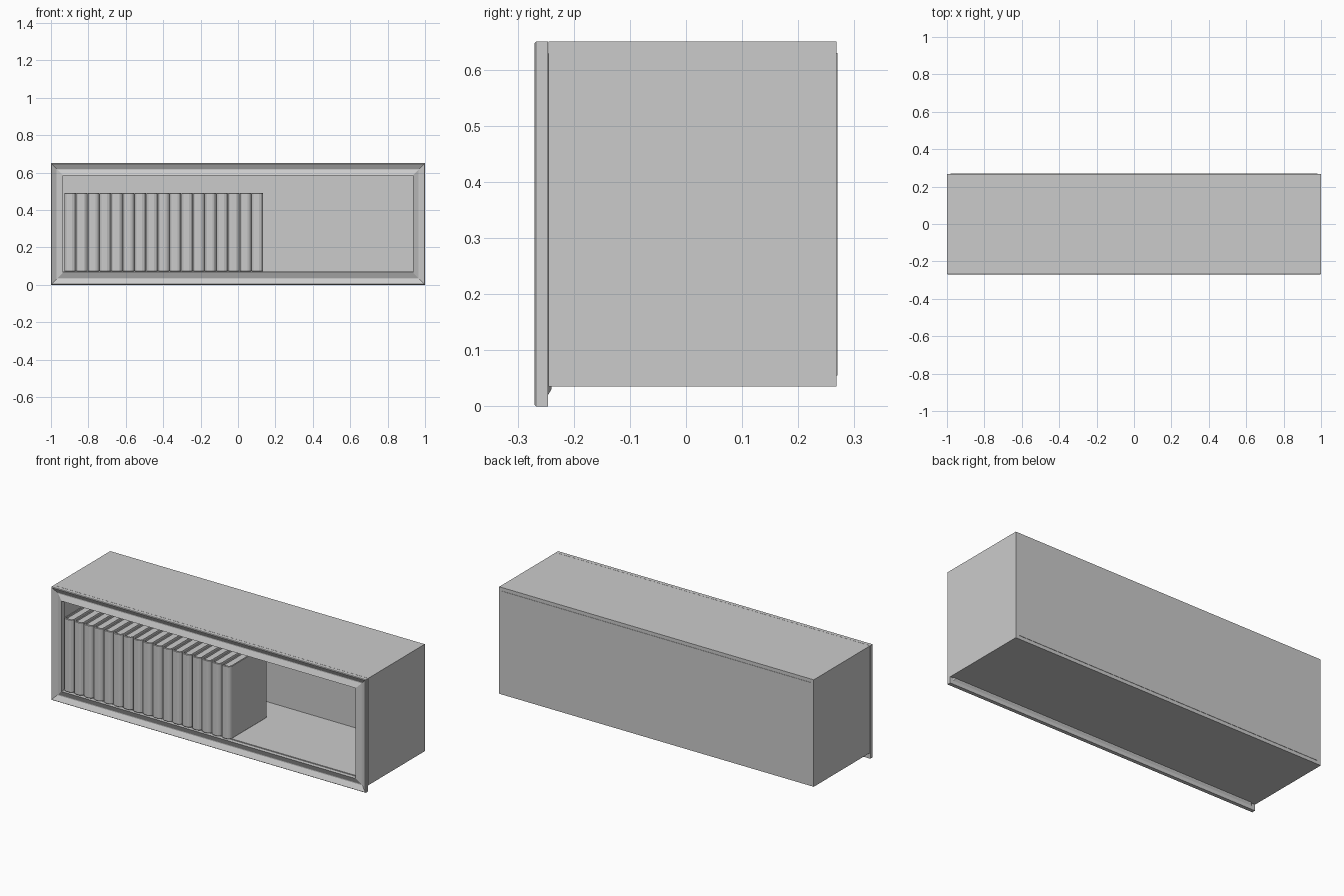
import bpy, bmesh

if "Cube" in bpy.data.objects:
    bpy.data.objects.remove(bpy.data.objects["Cube"])

def mesh_object(name, bm):
    bmesh.ops.recalc_face_normals(bm, faces=bm.faces)
    me = bpy.data.meshes.new(name)
    bm.to_mesh(me)
    bm.free()
    ob = bpy.data.objects.new(name, me)
    bpy.context.collection.objects.link(ob)
    return ob

def box(name, x0, x1, y0, y1, z0, z1):
    bm = bmesh.new()
    bmesh.ops.create_cube(bm, size=1)
    for v in bm.verts:
        v.co.x = x0 + (v.co.x + .5) * (x1 - x0)
        v.co.y = y0 + (v.co.y + .5) * (y1 - y0)
        v.co.z = z0 + (v.co.z + .5) * (z1 - z0)
    return mesh_object(name, bm)

H, T = 0.65, 0.035
FRONT, BACK = -0.245, 0.268

# carcass boards
box("top_board", -1, 1, FRONT, BACK, H - T, H)
box("bottom_board", -1, 1, FRONT, BACK, T, 2 * T)
for side, s in (("left", -1), ("right", 1)):
    a, b = sorted((s, s * (1 - T)))
    box(side + "_board", a, b, FRONT, BACK, 2 * T, H - T)
box("back_panel", -0.98, 0.98, 0.235, 0.27, 0.055, 0.63)

# front frame: mitred moulding, (distance in from outer edge, y)
profile = [(0, -.246), (0, -.267), (.003, -.27), (.03, -.255),
           (.035, -.255), (.065, -.268), (.065, -.24), (.03, -.24), (.02, -.246)]
bm = bmesh.new()
rings = []
for sx, top in ((-1, False), (1, False), (1, True), (-1, True)):
    rings.append([bm.verts.new((sx * (1 - d), y, H - d if top else d)) for d, y in profile])
n = len(profile)
for i in range(4):
    a, b = rings[i], rings[(i + 1) % 4]
    for j in range(n):
        k = (j + 1) % n
        bm.faces.new((a[j], a[k], b[k], b[j]))
mesh_object("front_frame", bm)

# books: folded cover with rounded spine, plus page block
half_out = [(.010, -.267), (.020, -.263), (.027, -.256), (.031, -.244), (.031, .068)]
half_in = [(.023, .068), (.023, -.244), (.016, -.255)]
right = half_out + half_in
outline = right + [(-x, y) for x, y in reversed(right)]

def book(i, cx):
    bm = bmesh.new()
    f = bm.faces.new([bm.verts.new((cx + x, y, .072)) for x, y in outline])
    ext = bmesh.ops.extrude_face_region(bm, geom=[f])
    for v in ext["geom"]:
        if isinstance(v, bmesh.types.BMVert):
            v.co.z = .49
    cover = mesh_object(f"book_cover_{i}", bm)
    bev = cover.modifiers.new("edges", "BEVEL")
    bev.width, bev.segments, bev.limit_method = .002, 1, "ANGLE"
    bev.angle_limit = 1.2
    box(f"book_pages_{i}", cx - .023, cx + .023, -.250, .060, .08, .478)

for i in range(17):
    book(i + 1, -0.897 + i * 0.0625)
